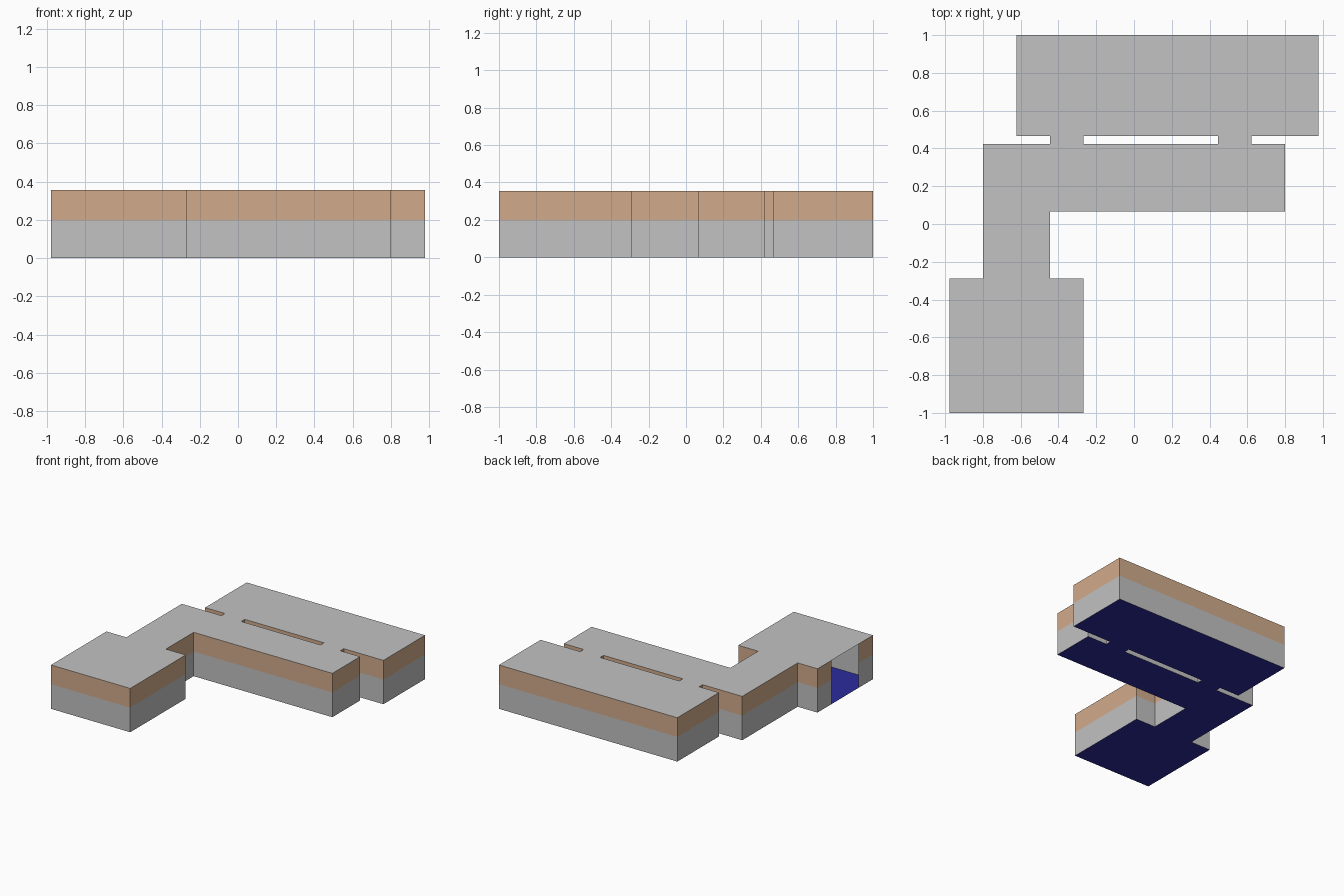
import bpy
from mathutils import Vector

if "Cube" in bpy.data.objects:
    bpy.data.objects.remove(bpy.data.objects["Cube"])

U = 2 / 11.25            # plan module
HEIGHT, BAND = 2 * U, 0.2


def material(name, color):
    m = bpy.data.materials.new(name)
    m.diffuse_color = (*color, 1)
    m.use_nodes = True
    m.node_tree.nodes["Principled BSDF"].inputs["Base Color"].default_value = m.diffuse_color
    return m


GREY = material("grey", (0.54, 0.54, 0.54))
TAN = material("tan", (0.64, 0.41, 0.26))
BLUE = material("blue", (0.025, 0.025, 0.34))


def make(name, verts, faces, mat):
    mesh = bpy.data.meshes.new(name)
    mesh.from_pydata(verts, [], faces)
    mesh.materials.append(mat)
    bpy.context.collection.objects.link(bpy.data.objects.new(name, mesh))


def point(x, y):
    """Plan modules to world units."""
    return Vector((x * U, y * U - 1))


# Outline runs counter-clockwise, the slot clockwise: inside is on the left
outline = [point(*p) for p in [
    (-5.5, 0), (-1.5, 0), (-1.5, 4), (-2.5, 4), (-2.5, 6), (4.5, 6),
    (4.5, 8), (3.5, 8), (3.5, 8.25), (5.5, 8.25), (5.5, 11.25),
    (-3.5, 11.25), (-3.5, 8.25), (-2.5, 8.25), (-2.5, 8), (-4.5, 8),
    (-4.5, 4), (-5.5, 4), (-5.5, 3), (-5.5, 1)]]
DOOR = 18                # open segment in the left wall
slot = [point(*p) for p in [(-1.5, 8), (-1.5, 8.25), (2.5, 8.25), (2.5, 8)]]


def inset(loop, d):
    out = []
    for i, p in enumerate(loop):
        a = (p - loop[i - 1]).normalized()
        b = (loop[(i + 1) % len(loop)] - p).normalized()
        na, nb = Vector((-a.y, a.x)), Vector((-b.y, b.x))
        out.append(p + d * (na if a.dot(b) > 0.9 else na + nb))
    return out


def walls(name, loop, z0, z1, mat, skip=None, flip=False):
    n = len(loop)
    verts = [(p.x, p.y, z) for z in (z0, z1) for p in loop]
    faces = []
    for i in range(n):
        if i != skip:
            j = (i + 1) % n
            f = (i, j, n + j, n + i)
            faces.append(f[::-1] if flip else f)
    make(name, verts, faces, mat)


# Outer walls in two bands, with a grey lining inside
for label, loop, skip in (("outer", outline, DOOR), ("slot", slot, None)):
    walls(label + "_lower_wall", loop, 0, BAND, GREY, skip)
    walls(label + "_upper_wall", loop, BAND, HEIGHT, TAN, skip)
    walls(label + "_wall_lining", inset(loop, 0.004), 0.001, HEIGHT - 0.001,
          GREY, skip, True)

# Rooms: x0, y0, x1, y1 in modules
rooms = [(-5.5, 0, -1.5, 4), (-4.5, 4, -2.5, 6), (-4.5, 6, 4.5, 8),
         (-2.5, 8, -1.5, 8.25), (2.5, 8, 3.5, 8.25), (-3.5, 8.25, 5.5, 11.25)]


def slab(name, z, mat, flip):
    verts, faces = [], []
    for x0, y0, x1, y1 in rooms:
        k = len(verts)
        for c in ((x0, y0), (x1, y0), (x1, y1), (x0, y1)):
            verts.append((*point(*c), z))
        f = (k, k + 1, k + 2, k + 3)
        faces.append(f[::-1] if flip else f)
    make(name, verts, faces, mat)


slab("roof", HEIGHT, GREY, False)
slab("floor", 0, BLUE, True)
